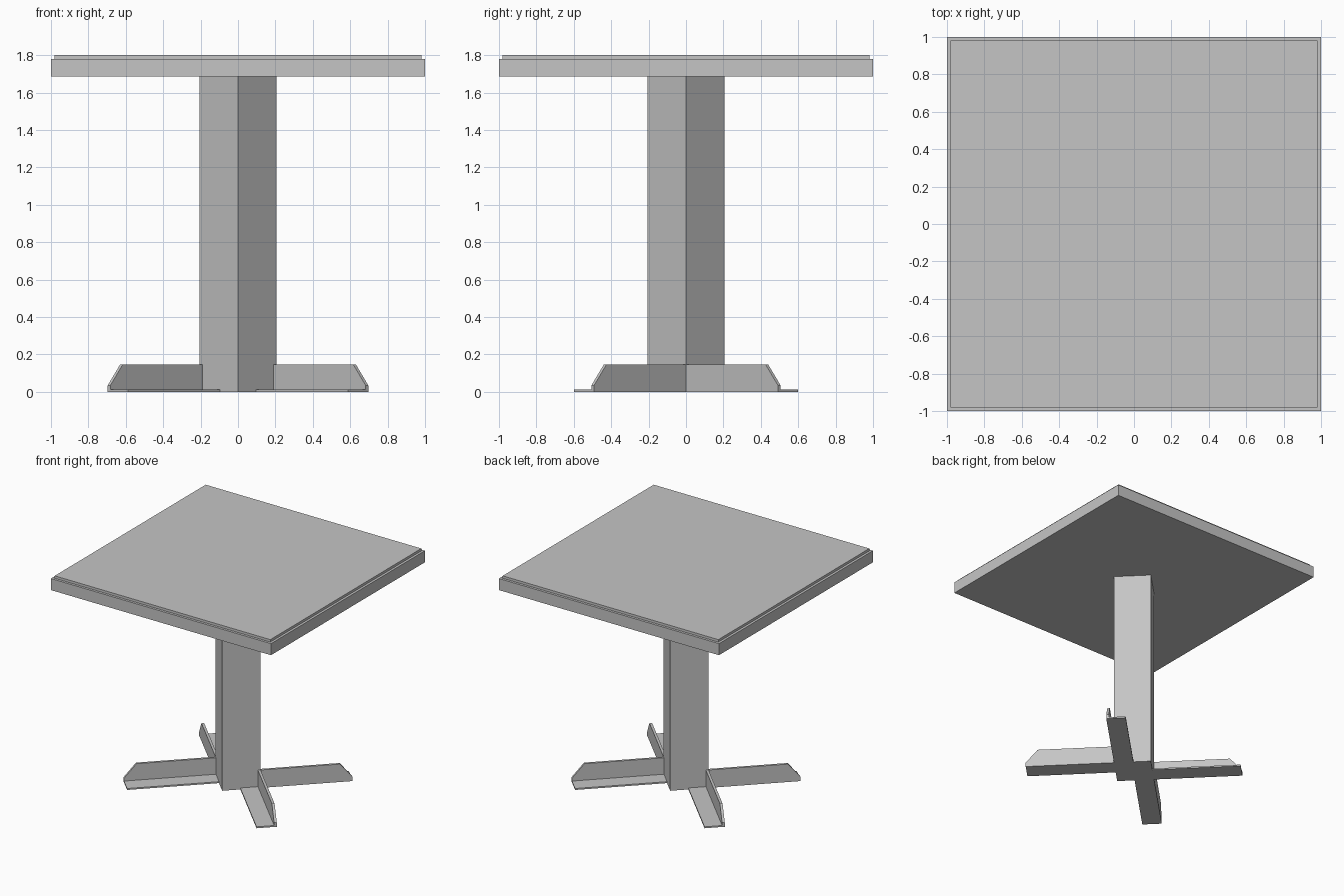
import bpy, bmesh, math
from mathutils import Matrix

cube = bpy.data.objects.get("Cube")
if cube:
    bpy.data.objects.remove(cube, do_unlink=True)

grey = bpy.data.materials.new("plain grey")
colour = (0.56, 0.56, 0.56, 1)
grey.diffuse_color = colour
grey.use_nodes = True
grey.node_tree.nodes["Principled BSDF"].inputs["Base Color"].default_value = colour

HALF_SIDE = 0.145            # half the width of a column face
TURN = Matrix.Rotation(math.radians(-45), 4, "Z")


def prism(name, profile, start, end, turn=None, mirrored=False):
    """Extrude an x-z profile along y from start to end."""
    bm = bmesh.new()
    face = bm.faces.new([bm.verts.new((x, start, z)) for x, z in profile])
    new = bmesh.ops.extrude_face_region(bm, geom=[face])["geom"]
    verts = [v for v in new if isinstance(v, bmesh.types.BMVert)]
    bmesh.ops.translate(bm, verts=verts, vec=(0, end - start, 0))
    if turn:
        bm.transform(turn)
    bmesh.ops.recalc_face_normals(bm, faces=bm.faces)
    mesh = bpy.data.meshes.new(name)
    bm.to_mesh(mesh)
    bm.free()
    mesh.materials.append(grey)
    obj = bpy.data.objects.new(name, mesh)
    bpy.context.collection.objects.link(obj)
    if mirrored:
        mod = obj.modifiers.new("four_legs", "MIRROR")
        mod.use_axis = (True, True, False)
        mod.use_mirror_merge = False
    return obj


def rect(x0, x1, z0, z1):
    return [(x0, z0), (x1, z0), (x1, z1), (x0, z1)]


# Table top with a slightly smaller raised surface
prism("table_top", rect(-1, 1, 1.685, 1.78), -1, 1)
prism("top_surface", rect(-0.98, 0.98, 1.78, 1.8), -0.98, 0.98)

# Square column turned corner-forward
prism("column", rect(-HALF_SIDE, HALF_SIDE, 0, 1.685), -HALF_SIDE, HALF_SIDE, TURN)

# Angle-section legs: a flat foot plate and an upright fin flush with the column
prism("foot_plates", rect(HALF_SIDE, 0.84, 0, 0.012), -0.008, HALF_SIDE - 0.02, TURN, True)
fin = [(HALF_SIDE, 0), (0.84, 0), (0.84, 0.035), (0.746, 0.147), (HALF_SIDE, 0.147)]
prism("leg_fins", fin, HALF_SIDE - 0.02, HALF_SIDE, TURN, True)
